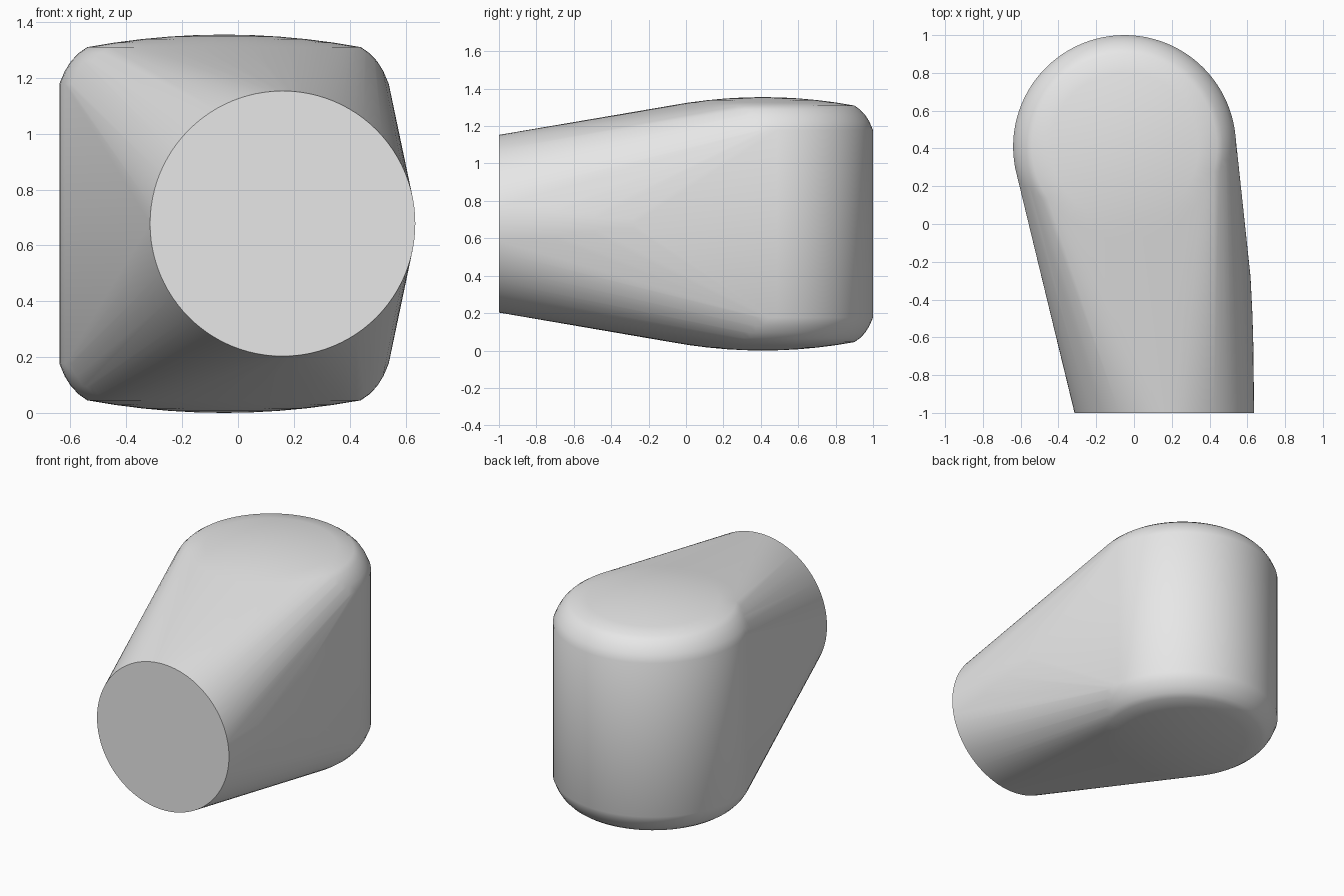
import bpy
import bmesh
from math import cos, sin, pi, radians

cube = bpy.data.objects.get("Cube")
if cube:
    bpy.data.objects.remove(cube, do_unlink=True)

SEGMENTS = 96
HEIGHT = 1.355
BODY_X, BODY_Y = -0.05, 0.41
FACE_X, FACE_Z = 0.16, 0.678

grey = bpy.data.materials.new("light grey")
grey.use_nodes = True
colour = (0.8, 0.8, 0.8, 1)
grey.diffuse_color = colour
grey.node_tree.nodes["Principled BSDF"].inputs["Base Color"].default_value = colour


def add_ring(bm, centre, radius, upright):
    """Circle of points around the z axis (upright) or the y axis."""
    x, y, z = centre
    for i in range(SEGMENTS):
        a = 2 * pi * i / SEGMENTS
        u, v = radius * cos(a), radius * sin(a)
        bm.verts.new((x + u, y + v, z) if upright else (x + u, y, z + v))


bm = bmesh.new()

# Upright drum: shallow dome, rounded shoulder, straight wall, mirrored below
dome = [(0.49 * i / 5, 0.045 * (i / 5) ** 2) for i in range(1, 6)]
shoulder = [(0.52, 0.066), (0.548, 0.095), (0.571, 0.132), (0.59, 0.177)]
for radius, depth in dome + shoulder:
    for z in (depth, HEIGHT - depth):
        add_ring(bm, (BODY_X, BODY_Y, z), radius, True)
for z in (0, HEIGHT):
    bm.verts.new((BODY_X, BODY_Y, z))

# Horizontal spout: flat round front, easing in slightly towards the drum
for y, radius in [(-1, 0.475), (-0.68, 0.473), (-0.48, 0.467), (-0.28, 0.457)]:
    add_ring(bm, (FACE_X, y, FACE_Z), radius, False)

# Taut skin over both shapes
hull = bmesh.ops.convex_hull(bm, input=bm.verts[:])
loose = {g for g in hull["geom_interior"] + hull["geom_unused"]
         if isinstance(g, bmesh.types.BMVert)}
bmesh.ops.delete(bm, geom=list(loose), context='VERTS')
bmesh.ops.dissolve_limit(bm, angle_limit=radians(0.1),
                         verts=bm.verts[:], edges=bm.edges[:])
bmesh.ops.recalc_face_normals(bm, faces=bm.faces[:])

mesh = bpy.data.meshes.new("elbow_body")
bm.to_mesh(mesh)
bm.free()
mesh.materials.append(grey)
body = bpy.data.objects.new("elbow_body", mesh)
bpy.context.collection.objects.link(body)

bpy.ops.object.select_all(action='DESELECT')
body.select_set(True)
bpy.context.view_layer.objects.active = body
bpy.ops.object.shade_smooth_by_angle(angle=radians(30))
